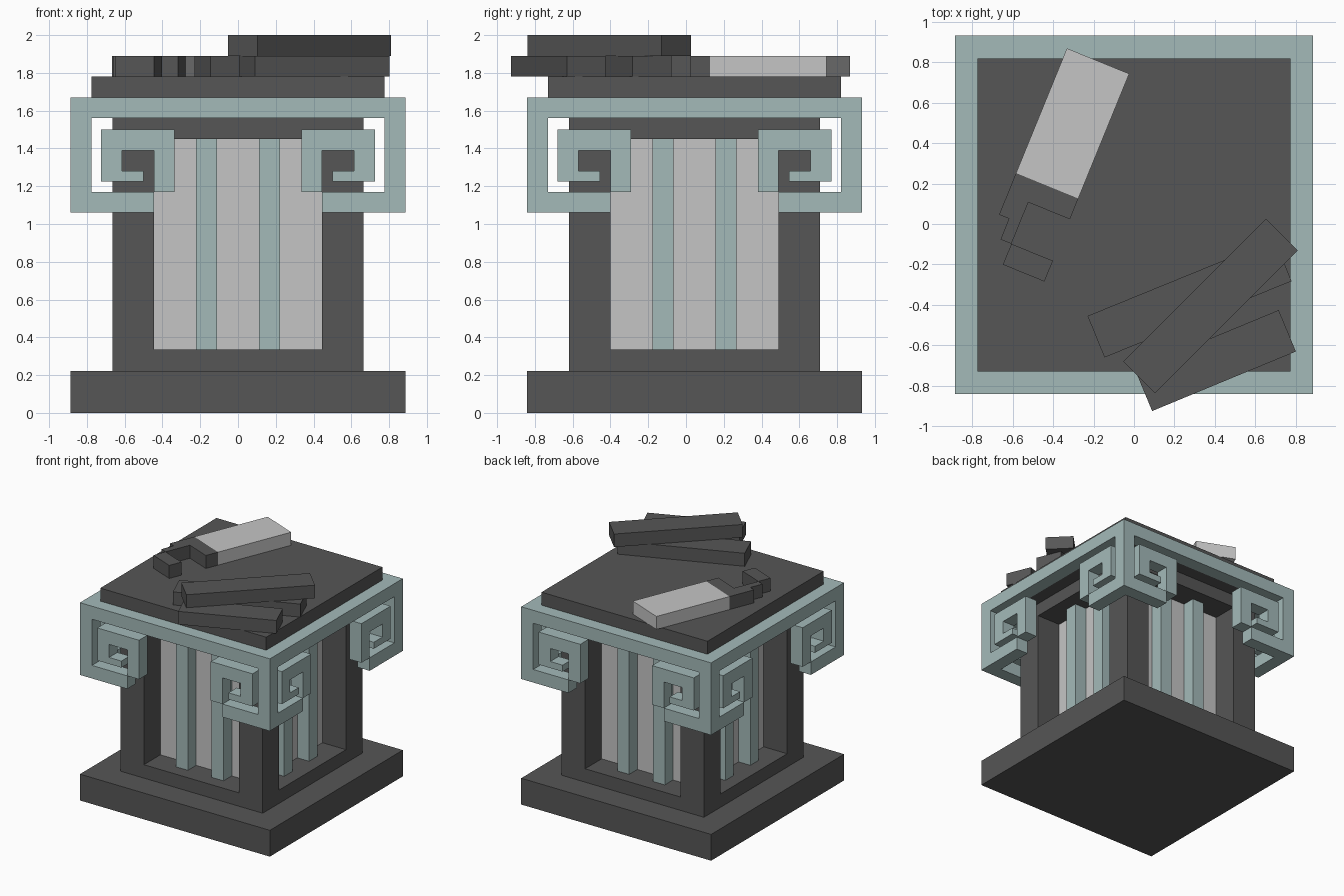
import bpy, bmesh, math
from mathutils import Matrix, Vector

if "Cube" in bpy.data.objects:
    bpy.data.objects.remove(bpy.data.objects["Cube"])

CY = 0.045                      # pedestal centre in y
TOP, MID = 1.78, 1.89           # rubble layer heights


def material(name, rgb):
    m = bpy.data.materials.new(name)
    m.diffuse_color = (*rgb, 1)
    m.use_nodes = True
    m.node_tree.nodes["Principled BSDF"].inputs["Base Color"].default_value = m.diffuse_color
    return m


DARK = material("dark stone", (0.093, 0.093, 0.093))
LIGHT = material("pale stone", (0.56, 0.56, 0.56))
TEAL = material("weathered teal", (0.37, 0.49, 0.485))


def build(name, boxes, mat, transforms=None):
    """One object from (x0, x1, y0, y1, z0, z1) boxes, repeated by transforms."""
    bm = bmesh.new()
    for t in transforms or [Matrix.Translation((0, CY, 0))]:
        for x0, x1, y0, y1, z0, z1 in boxes:
            size = Matrix.Diagonal((x1 - x0, y1 - y0, z1 - z0, 1))
            mid = Matrix.Translation(((x0 + x1) / 2, (y0 + y1) / 2, (z0 + z1) / 2))
            bmesh.ops.create_cube(bm, size=1, matrix=t @ mid @ size)
    mesh = bpy.data.meshes.new(name)
    bm.to_mesh(mesh)
    bm.free()
    mesh.materials.append(mat)
    obj = bpy.data.objects.new(name, mesh)
    bpy.context.collection.objects.link(obj)
    return obj


def square(r, z0, z1):
    return (-r, r, -r, r, z0, z1)


def place(x, y, angle):
    return [Matrix.Translation((x, y, 0)) @ Matrix.Rotation(math.radians(angle), 4, 'Z')]


def mirrored(boxes):
    return boxes + [(-b[1], -b[0], *b[2:]) for b in boxes]


# Quarter turns about the pedestal axis
TURNS = [Matrix.Translation((0, CY, 0)) @ Matrix.Rotation(i * math.pi / 2, 4, 'Z')
         for i in range(4)]

# Base, column and cap
build("base", [square(0.887, 0, 0.222)], DARK)
build("column_foot", [square(0.665, 0.222, 0.335)], DARK)
build("column_lintel", [square(0.665, 1.45, 1.56)], DARK)
build("corner_posts", [(-0.665, -0.445, -0.665, -0.445, 0.335, 1.45)], DARK, TURNS)
build("cap_slab", [square(0.775, 1.56, TOP)], DARK)

# Recessed panels with raised flutes
build("recessed_panels", [square(0.445, 0.335, 1.45)], LIGHT)
build("flutes", mirrored([(-0.222, -0.111, -0.555, -0.445, 0.335, 1.45)]), TEAL, TURNS)

# Cap band and hanging corner bars
F, B = -0.887, -0.775
build("cap_band", [(F, -B, F, B, 1.56, 1.67)], TEAL, TURNS)
build("corner_hangers", [(F, B, F, B, 1.06, 1.56)], TEAL, TURNS)

# Square scrolls at both ends of every side
scroll = [
    (B, -0.445, F, B, 1.06, 1.17),
    (-0.445, -0.335, F, B, 1.17, 1.39),
    (-0.725, -0.335, F, B, 1.39, 1.50),
    (-0.725, -0.615, F, B, 1.225, 1.39),
    (-0.615, -0.50, F, B, 1.225, 1.28),
]
build("scrolls", mirrored(scroll), TEAL, TURNS)

# Fallen dark bricks: name, x, y, turn, length, bottom
for name, x, y, angle, length, z in [
    ("fallen_brick_rear", 0.275, -0.369, 22.2, 1.0, TOP),
    ("fallen_brick_front", 0.403, -0.676, 22.5, 0.77, TOP),
    ("fallen_brick_top", 0.379, -0.406, 45, 1.0, MID),
]:
    h = length / 2
    build(name, [(-h, h, -0.111, 0.111, z, z + 0.11)], DARK, place(x, y, angle))

# Broken fragment: pale shaft with a dark hooked end
spot = place(-0.584, 0.252, -22.2)
build("fragment_shaft", [(0, 0.333, 0, 0.667, TOP, MID)], LIGHT, spot)
build("fragment_hook", [
    (0, 0.333, -0.111, 0, TOP, MID),
    (0, 0.111, -0.222, -0.111, TOP, MID),
    (0.053, 0.111, -0.333, -0.222, TOP, MID),
    (0.111, 0.333, -0.444, -0.333, TOP, MID),
], DARK, spot)
